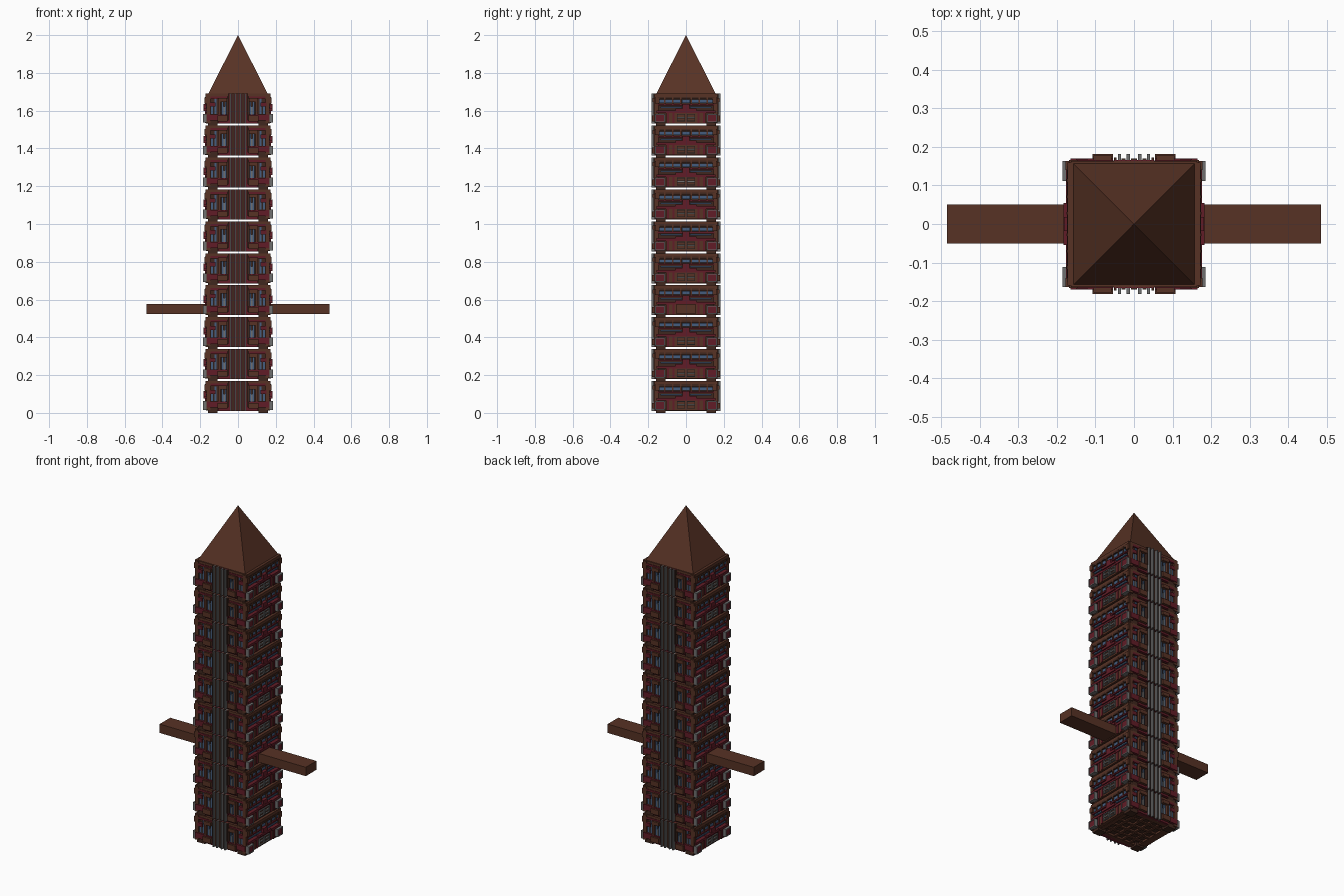
import bpy, bmesh, math
from mathutils import Matrix, Vector

STOREY, COUNT = 0.169, 10


def material(name, rgb):
    m = bpy.data.materials.new(name)
    m.diffuse_color = (*rgb, 1)
    return m


BROWN = material("brown", (0.095, 0.032, 0.018))
DARK = material("dark_brown", (0.05, 0.02, 0.013))
RED = material("dark_red", (0.12, 0.012, 0.02))
BLUE = material("blue_glass", (0.06, 0.11, 0.21))
GREY = material("grey_trim", (0.16, 0.16, 0.16))


def add_box(bm, x0, x1, y0, y1, z0, z1):
    c = Vector(((x0 + x1) / 2, (y0 + y1) / 2, (z0 + z1) / 2))
    bmesh.ops.create_cube(bm, size=1, matrix=Matrix.Translation(c)
                          @ Matrix.Diagonal((x1 - x0, y1 - y0, z1 - z0, 1)))


def part(name, mat, boxes, storeys=COUNT):
    """Boxes are mirrored in x and y, then repeated for every storey."""
    bm = bmesh.new()
    for x0, x1, y0, y1, z0, z1 in boxes:
        xs = [(x0, x1)] if x0 == -x1 else [(x0, x1), (-x1, -x0)]
        ys = [(y0, y1)] if y0 == -y1 else [(y0, y1), (-y1, -y0)]
        for xa, xb in xs:
            for ya, yb in ys:
                add_box(bm, xa, xb, ya, yb, z0, z1)
    me = bpy.data.meshes.new(name)
    bm.to_mesh(me)
    bm.free()
    me.materials.append(mat)
    ob = bpy.data.objects.new(name, me)
    bpy.context.collection.objects.link(ob)
    if storeys > 1:
        arr = ob.modifiers.new("storeys", 'ARRAY')
        arr.count = storeys
        arr.use_relative_offset = False
        arr.use_constant_offset = True
        arr.constant_offset_displace = (0, 0, STOREY)
    return ob


def side_frame(y0, y1, z0, z1, x1, t=0.005):
    """Rectangular trim on the side wall."""
    return [(0.15, x1, y0, y1, z0, z0 + t), (0.15, x1, y0, y1, z1 - t, z1),
            (0.15, x1, y0, y0 + t, z0, z1), (0.15, x1, y1 - t, y1, z0, z1)]


# storey core with a recessed, ribbed underside
part("storey_core", DARK, [(-0.153, 0.153, -0.153, 0.153, 0.022, 0.169)])
part("underside_ribs", BROWN, [
    (-0.15, 0.15, 0.125, 0.15, 0.01, 0.025), (0.125, 0.15, -0.15, 0.15, 0.01, 0.025),
    (0.02, 0.035, -0.13, 0.13, 0.012, 0.025), (-0.13, 0.13, 0.02, 0.035, 0.012, 0.025),
    (0.075, 0.09, -0.13, 0.13, 0.015, 0.025), (-0.13, 0.13, 0.075, 0.09, 0.015, 0.025)])
part("corner_feet", DARK, [(0.108, 0.16, 0.108, 0.16, 0.0, 0.025)])
part("corner_posts", BROWN, [(0.146, 0.168, 0.146, 0.166, 0.015, 0.165),
                             (0.15, 0.178, 0.14, 0.163, 0.118, 0.15)])
part("cornice", BROWN, [(-0.163, 0.163, 0.145, 0.163, 0.155, 0.169),
                        (0.145, 0.172, -0.16, 0.16, 0.15, 0.169)])

# front and back faces
part("front_red_base", RED, [
    (-0.105, 0.105, 0.14, 0.165, 0.01, 0.03),
    (0.055, 0.165, 0.15, 0.17, 0.028, 0.06),
    (0.12, 0.15, 0.15, 0.168, 0.1, 0.122),
    (0.055, 0.15, 0.15, 0.166, 0.142, 0.155)])
part("front_balconies", BROWN, [
    (0.055, 0.108, 0.15, 0.181, 0.022, 0.053),
    (0.058, 0.105, 0.15, 0.177, 0.125, 0.146),
    (0.092, 0.105, 0.15, 0.172, 0.06, 0.125)])
part("front_windows", BLUE, [
    (0.06, 0.068, 0.15, 0.162, 0.06, 0.125), (0.078, 0.088, 0.15, 0.162, 0.06, 0.125),
    (0.114, 0.124, 0.15, 0.16, 0.062, 0.14), (0.132, 0.142, 0.15, 0.16, 0.062, 0.1)])
part("front_window_bars", GREY, [
    (0.07, 0.076, 0.15, 0.167, 0.06, 0.1), (0.126, 0.13, 0.15, 0.165, 0.062, 0.1)])
part("front_column", RED, [(-0.05, 0.05, 0.15, 0.166, 0.01, 0.169)])
part("front_column_strips", DARK, [(0.022, 0.033, 0.15, 0.17, 0.01, 0.169),
                                   (-0.008, 0.008, 0.15, 0.17, 0.01, 0.169),
                                   (0.045, 0.052, 0.15, 0.172, 0.06, 0.169)])
part("front_pipes", GREY, [(0.011, 0.019, 0.15, 0.182, 0.01, 0.169),
                           (0.034, 0.042, 0.15, 0.182, 0.01, 0.169)])

# left and right faces
part("side_corner_frames", GREY, side_frame(0.112, 0.163, 0.016, 0.062, 0.186))
part("side_corner_panels", RED, [(0.15, 0.183, 0.116, 0.159, 0.02, 0.058)])
part("side_middle_frames", GREY,
     side_frame(0.004, 0.048, 0.022, 0.042, 0.178, 0.004)
     + side_frame(0.004, 0.048, 0.042, 0.062, 0.178, 0.004))
part("side_base_wall", BROWN, [(0.15, 0.17, -0.105, 0.105, 0.012, 0.066)])
part("side_wall_pilasters", RED, [(0.15, 0.174, 0.06, 0.072, 0.014, 0.066),
                                  (0.15, 0.174, 0.09, 0.1, 0.014, 0.066)])
part("side_red_bands", RED, [(0.15, 0.176, -0.155, 0.155, 0.066, 0.08),
                             (0.15, 0.183, -0.055, 0.055, 0.076, 0.09),
                             (0.15, 0.182, -0.018, 0.018, 0.088, 0.115),
                             (0.15, 0.172, -0.15, 0.15, 0.106, 0.114)])
part("side_glass_strip", BLUE, [(0.15, 0.17, 0.022, 0.135, 0.093, 0.101)])
part("side_upper_windows", BLUE, [(0.15, 0.168, -0.022, 0.022, 0.119, 0.137)]
     + [(0.15, 0.168, y, y + 0.034, 0.119, 0.137) for y in (0.033, 0.075, 0.117)])
part("side_upper_mullions", BROWN, [(0.15, 0.175, y, y + 0.007, 0.114, 0.152)
                                    for y in (0.024, 0.0675, 0.1095)])
part("side_upper_lintel", DARK, [(0.15, 0.174, -0.15, 0.15, 0.14, 0.152)])

# cross beam through the tower
part("cross_beam", BROWN, [(-0.485, 0.485, -0.05, 0.05, 0.524, 0.577)], storeys=1)

# pyramid roof
bpy.ops.mesh.primitive_cone_add(vertices=4, radius1=0.157 * math.sqrt(2), radius2=0,
                                depth=0.31, location=(0, 0, 1.845),
                                rotation=(0, 0, math.pi / 4))
roof = bpy.context.object
roof.name = "pyramid_roof"
roof.data.materials.append(BROWN)
